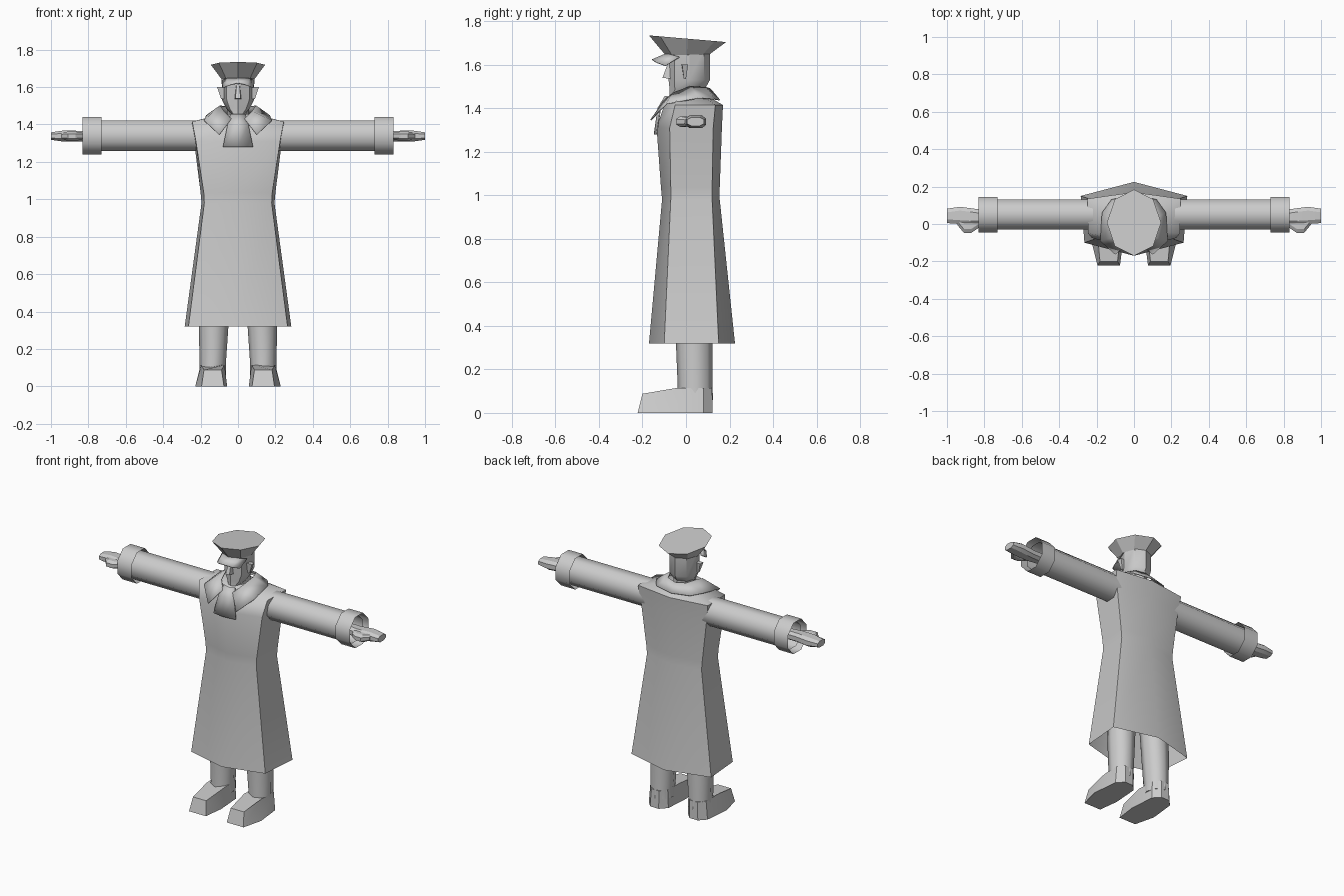
import bpy, bmesh, math
from mathutils import Vector

cube = bpy.data.objects.get("Cube")
if cube:
    bpy.data.objects.remove(cube, do_unlink=True)

grey = bpy.data.materials.new("plain grey")
grey.use_nodes = True
colour = (0.6, 0.6, 0.6, 1)
grey.diffuse_color = colour
grey.node_tree.nodes["Principled BSDF"].inputs["Base Color"].default_value = colour


def loft(name, rings, closed=True, bottom=True, top=True, thick=0, angle=40):
    """Skin a list of equal-length point rows, with optional end caps."""
    bm = bmesh.new()
    rows = [[bm.verts.new(p) for p in r] for r in rings]
    n = len(rows[0])
    for a, b in zip(rows, rows[1:]):
        for i in range(n if closed else n - 1):
            j = (i + 1) % n
            bm.faces.new((a[i], a[j], b[j], b[i]))
    if closed and bottom:
        bm.faces.new(rows[0][::-1])
    if closed and top:
        bm.faces.new(rows[-1])
    bmesh.ops.recalc_face_normals(bm, faces=bm.faces)
    mesh = bpy.data.meshes.new(name)
    bm.to_mesh(mesh)
    bm.free()
    ob = bpy.data.objects.new(name, mesh)
    bpy.context.collection.objects.link(ob)
    mesh.materials.append(grey)
    if thick:
        mod = ob.modifiers.new("thickness", "SOLIDIFY")
        mod.thickness = thick
        mod.offset = 0
    bpy.ops.object.select_all(action="DESELECT")
    ob.select_set(True)
    bpy.context.view_layer.objects.active = ob
    bpy.ops.object.shade_smooth_by_angle(angle=math.radians(angle))
    return ob


def both(half):
    """Complete a half row, mirroring every point that is off the centre line."""
    return half + [(-x, y, z) for x, y, z in reversed(half) if x > 0]


def oval(cx, cy, z, rx, ry, n=8, turn=0.0):
    steps = [math.tau * (i + turn) / n for i in range(n)]
    return [(cx + rx * math.sin(a), cy - ry * math.cos(a), z) for a in steps]


def six(front, fx, fy, bx, by, back, z):
    """Six-sided coat section: front centre, two sides, back centre."""
    return [(0, front, z), (fx, fy, z), (bx, by, z), (0, back, z), (-bx, by, z), (-fx, fy, z)]


# Long coat, open at the hem, with waistband and sloping shoulders
loft("coat", [
    six(-.17, .265, -.10, .285, .15, .225, .32),
    six(-.11, .18, -.07, .195, .12, .155, .98),
    six(-.115, .183, -.07, .20, .12, .155, 1.035),
    six(-.135, .225, -.075, .235, .125, .165, 1.31),
    six(-.10, .245, -.05, .25, .135, .17, 1.415),
    six(-.065, .08, -.04, .08, .08, .10, 1.455),
], bottom=False, angle=50)

# Neck and head
loft("neck", [oval(0, .02, 1.4, .06, .07), oval(0, .02, 1.52, .06, .07)])
loft("head", [
    oval(0, -.035, 1.455, .035, .04),
    oval(0, .005, 1.485, .062, .08),
    oval(0, .015, 1.53, .085, .095),
    oval(0, .015, 1.67, .088, .095),
])
loft("nose", [
    [(-.018, -.07, 1.535), (.018, -.07, 1.535), (.014, -.108, 1.54), (-.014, -.108, 1.54)],
    [(-.01, -.07, 1.61), (.01, -.07, 1.61), (.008, -.082, 1.61), (-.008, -.082, 1.61)],
], angle=20)

# Peaked cap: flared crown with a tilted top, and a visor
base = oval(0, .005, 1.645, .09, .10)
rim = [(x, y, 1.72 - .086 * y) for x, y, z in oval(0, .007, 0, .145, .177)]
loft("cap_crown", [base, rim], angle=30)
loft("cap_visor", [
    both([(.085, -.03, 1.635), (.06, -.07, 1.645), (0, -.09, 1.65)]),
    both([(.08, -.095, 1.595), (.05, -.135, 1.61), (0, -.155, 1.622)]),
], closed=False, thick=.006)

# Collar wrapping the neck, ending in two pointed lapels
loft("collar", [
    both([(.035, -.105, 1.43), (.075, -.06, 1.47), (.095, .02, 1.50), (.065, .09, 1.495), (0, .11, 1.49)]),
    both([(.10, -.162, 1.345), (.18, -.09, 1.42), (.17, .06, 1.447), (.12, .13, 1.442), (0, .155, 1.437)]),
], closed=False, thick=.005, angle=30)
loft("neck_cloth", [
    both([(.04, -.085, 1.455), (0, -.095, 1.455)]),
    both([(.055, -.118, 1.40), (0, -.128, 1.40)]),
    both([(.08, -.135, 1.28), (0, -.145, 1.28)]),
], closed=False, thick=.006)


def tube(name, side, x0, x1, ry, rz):
    """Open eight-sided tube lying along x."""
    section = oval(.05, 1.34, 0, ry, rz, turn=.5)
    k = math.cos(math.pi / 8)
    rows = [[(side * x, .05 + (u - .05) / k, 1.34 + (v - 1.34) / k) for u, v, _ in section]
            for x in (x0, x1)]
    loft(name, rows, bottom=False, top=False, angle=50)


for side, label in ((1, "left"), (-1, "right")):
    # Ears
    loft(label + "_ear", [
        [(side * x, y, 1.535) for x, y in ((.075, -.01), (.09, -.01), (.09, 0), (.075, 0))],
        [(side * x, y, 1.6) for x, y in ((.075, -.02), (.112, -.018), (.108, .01), (.075, .01))],
    ], angle=20)

    # Sleeve and turned-back cuff
    tube(label + "_sleeve", side, .20, .80, .08, .082)
    tube(label + "_cuff", side, .73, .832, .095, .10)

    # Mitten hand: wrist to fingertips, then the thumb in front
    def slab(x, y0, y1, h):
        return [(side * x, y, 1.338 + z) for y, z in
                ((y0, -h * .5), (y0, h * .5), (y0 + .02, h), (y1 - .02, h),
                 (y1, h * .5), (y1, -h * .5), (y1 - .02, -h), (y0 + .02, -h))]
    loft(label + "_hand", [
        slab(.74, .01, .08, .028), slab(.84, -.005, .08, .028),
        slab(.93, 0, .092, .03), slab(1.0, .005, .082, .02)], angle=30)
    loft(label + "_thumb", [
        slab(.83, -.02, .03, .02), slab(.87, -.047, .02, .024),
        slab(.91, -.047, .02, .024), slab(.945, -.005, .04, .018)], angle=30)

    # Trouser leg
    cx = side * .135
    loft(label + "_leg", [
        oval(cx, .042, .06, .072, .082), oval(cx, .042, .12, .07, .08),
        oval(cx - side * .005, .038, .34, .08, .085),
        oval(cx - side * .02, .03, .65, .085, .085)], angle=50)

    # Shoe: flat sole, sloping instep and blunt toe
    sole = [(.075, -.222), (.195, -.222), (.228, -.09), (.21, .08),
            (.17, .122), (.11, .122), (.07, .08), (.058, -.09)]
    upper = [(.088, -.2, .088), (.182, -.2, .088), (.196, -.04, .115), (.2, .08, .115),
             (.165, .12, .115), (.11, .12, .115), (.075, .08, .115), (.072, -.04, .115)]
    loft(label + "_shoe", [[(side * x, y, 0) for x, y in sole],
                           [(side * x, y, z) for x, y, z in upper]], angle=30)
